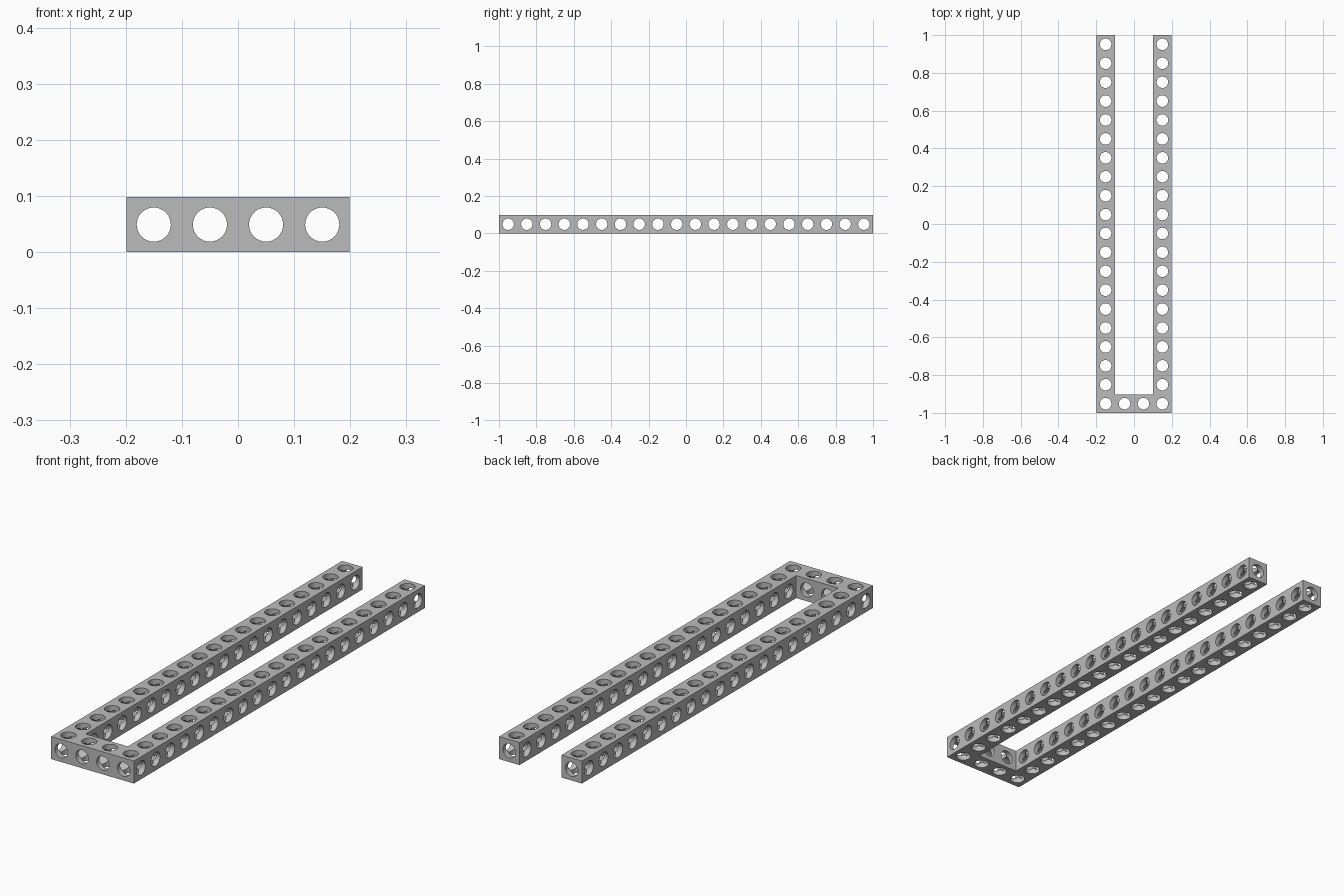
import bpy, bmesh
from math import pi
from mathutils import Matrix, Vector

if "Cube" in bpy.data.objects:
    bpy.data.objects.remove(bpy.data.objects["Cube"], do_unlink=True)

CELLS_X, CELLS_Y = 4, 20
W = 0.098                          # beam thickness
PITCH = (2 - W) / (CELLS_Y - 1)    # hole spacing
RADIUS = 0.0305
MID = W / 2

xs = [(i - (CELLS_X - 1) / 2) * PITCH for i in range(CELLS_X)]
ys = [(i - (CELLS_Y - 1) / 2) * PITCH for i in range(CELLS_Y)]

grey = bpy.data.materials.new("plain grey")
grey.use_nodes = True
colour = (0.5, 0.5, 0.5, 1)
grey.diffuse_color = colour
grey.node_tree.nodes["Principled BSDF"].inputs["Base Color"].default_value = colour


def to_object(bm, name):
    bmesh.ops.recalc_face_normals(bm, faces=bm.faces)
    mesh = bpy.data.meshes.new(name)
    bm.to_mesh(mesh)
    bm.free()
    mesh.materials.append(grey)
    obj = bpy.data.objects.new(name, mesh)
    bpy.context.collection.objects.link(obj)
    return obj


def drill(name, centres, rotation, length, radius):
    """Parallel cylinders used to cut one direction of holes."""
    bm = bmesh.new()
    for c in centres:
        bmesh.ops.create_cone(bm, cap_ends=True, segments=32, radius1=radius,
                              radius2=radius, depth=length,
                              matrix=Matrix.Translation(Vector(c)) @ rotation)
    obj = to_object(bm, name)
    obj.hide_render = True
    return obj


# U-shaped frame: two long arms joined by a short front beam
outer, inner = xs[-1] + MID, xs[-1] - MID
back, step = 1, -1 + W
outline = [(-outer, -1), (outer, -1), (outer, back), (inner, back),
           (inner, step), (-inner, step), (-inner, back), (-outer, back)]
bm = bmesh.new()
base = bm.faces.new([bm.verts.new((x, y, 0)) for x, y in outline])
top = bmesh.ops.extrude_face_region(bm, geom=[base])["geom"]
bmesh.ops.translate(bm, vec=(0, 0, W),
                    verts=[v for v in top if isinstance(v, bmesh.types.BMVert)])
frame = to_object(bm, "perforated_frame")

# Holes along all three axes, meeting at the centre of every cell
upright = [(x, y, MID) for x in (xs[0], xs[-1]) for y in ys]
upright += [(x, ys[0], MID) for x in xs[1:-1]]
drills = [
    drill("cross_holes", [(0, y, MID) for y in ys],
          Matrix.Rotation(pi / 2, 4, "Y"), 1, RADIUS),
    drill("lengthwise_holes", [(x, 0, MID) for x in xs],
          Matrix.Rotation(pi / 2, 4, "X"), 3, RADIUS * 0.998),
    drill("upright_holes", upright, Matrix(), 1, RADIUS * 1.002),
]

bpy.context.view_layer.objects.active = frame
for obj in bpy.context.selected_objects:
    obj.select_set(False)
frame.select_set(True)
for cutter in drills:
    mod = frame.modifiers.new(cutter.name, "BOOLEAN")
    mod.operation = "DIFFERENCE"
    mod.solver = "EXACT"
    mod.object = cutter
    bpy.ops.object.modifier_apply(modifier=mod.name)
    bpy.data.objects.remove(cutter, do_unlink=True)

bpy.ops.object.shade_smooth_by_angle(angle=pi / 6)
